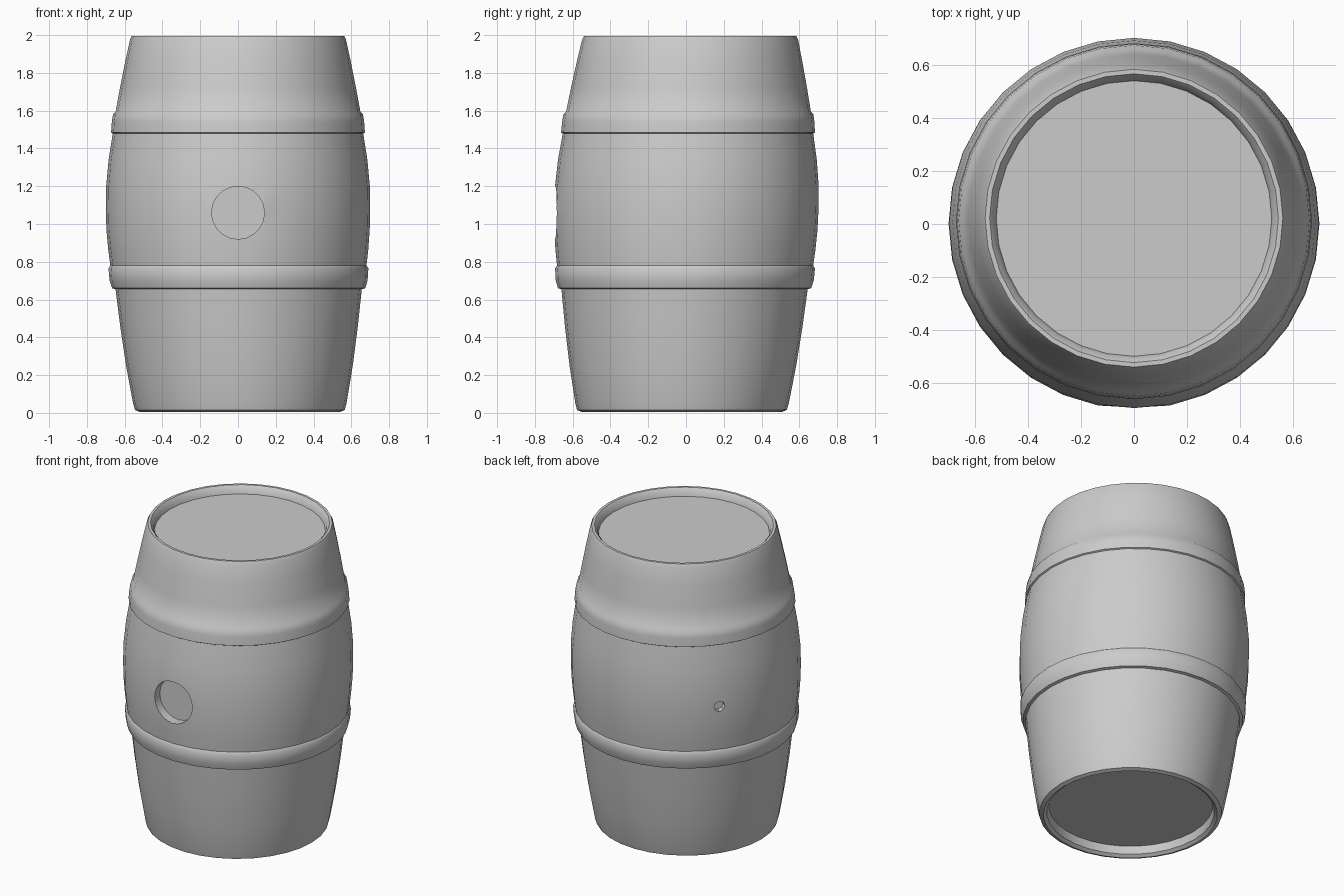
import bpy, bmesh
from math import radians, sin, cos, tau
from mathutils import Vector

if "Cube" in bpy.data.objects:
    bpy.data.objects.remove(bpy.data.objects["Cube"])

SIDES = 32


def lathe(name, profile):
    """Revolve (radius, z) points; the axis leans slightly like a worn barrel."""
    bm = bmesh.new()
    rings = []
    for r, z in profile:
        lean = z - 1
        cx, cy = -0.01 * lean if z < 1 else 0.0, 0.022 * lean
        rings.append([bm.verts.new((cx + r * cos(tau * i / SIDES),
                                    cy + r * sin(tau * i / SIDES), z))
                      for i in range(SIDES)])
    for a, b in zip(rings, rings[1:]):
        for i in range(SIDES):
            j = (i + 1) % SIDES
            bm.faces.new((a[i], a[j], b[j], b[i]))
    bm.faces.new(rings[0][::-1])
    bm.faces.new(rings[-1])
    bmesh.ops.recalc_face_normals(bm, faces=bm.faces)
    mesh = bpy.data.meshes.new(name)
    bm.to_mesh(mesh)
    bm.free()
    obj = bpy.data.objects.new(name, mesh)
    bpy.context.collection.objects.link(obj)
    return obj


def drill(obj, azimuth, z, radius, surface, depth, sides):
    """Cut a shallow round hole facing outwards at the given azimuth."""
    a = radians(azimuth)
    out = Vector((cos(a), sin(a), 0))
    length = 0.4
    bpy.ops.mesh.primitive_cylinder_add(
        vertices=sides, radius=radius, depth=length,
        location=out * (surface - depth + length / 2) + Vector((0, 0, z)),
        rotation=(0, radians(90), a))
    cutter = bpy.context.object
    cutter.hide_render = True
    mod = obj.modifiers.new("hole", 'BOOLEAN')
    mod.operation = 'DIFFERENCE'
    mod.solver = 'EXACT'
    mod.object = cutter
    bpy.context.view_layer.objects.active = obj
    bpy.ops.object.modifier_apply(modifier=mod.name)
    bpy.data.objects.remove(cutter, do_unlink=True)


# Bulging staves with two raised hoops and recessed heads at both ends
barrel = lathe("barrel", [
    (0.50, 0.07), (0.51, 0.02), (0.53, 0.005), (0.555, 0.015), (0.565, 0.05),
    (0.60, 0.25), (0.628, 0.45), (0.652, 0.655),
    (0.670, 0.66), (0.683, 0.70), (0.688, 0.765), (0.678, 0.78),
    (0.688, 0.86), (0.697, 0.97), (0.70, 1.08), (0.698, 1.20),
    (0.685, 1.34), (0.663, 1.48),
    (0.672, 1.485), (0.668, 1.54), (0.662, 1.58), (0.648, 1.595),
    (0.625, 1.72), (0.597, 1.86), (0.572, 1.975), (0.562, 1.995),
    (0.545, 1.995), (0.528, 1.975), (0.52, 1.945)])

# Tap hole at the front and small vent hole at the back left
drill(barrel, -90, 1.06, 0.14, 0.70, 0.07, 20)
drill(barrel, 142, 1.08, 0.035, 0.70, 0.04, 8)

bpy.ops.object.select_all(action='DESELECT')
barrel.select_set(True)
bpy.context.view_layer.objects.active = barrel
bpy.ops.object.shade_smooth_by_angle(angle=radians(40))
